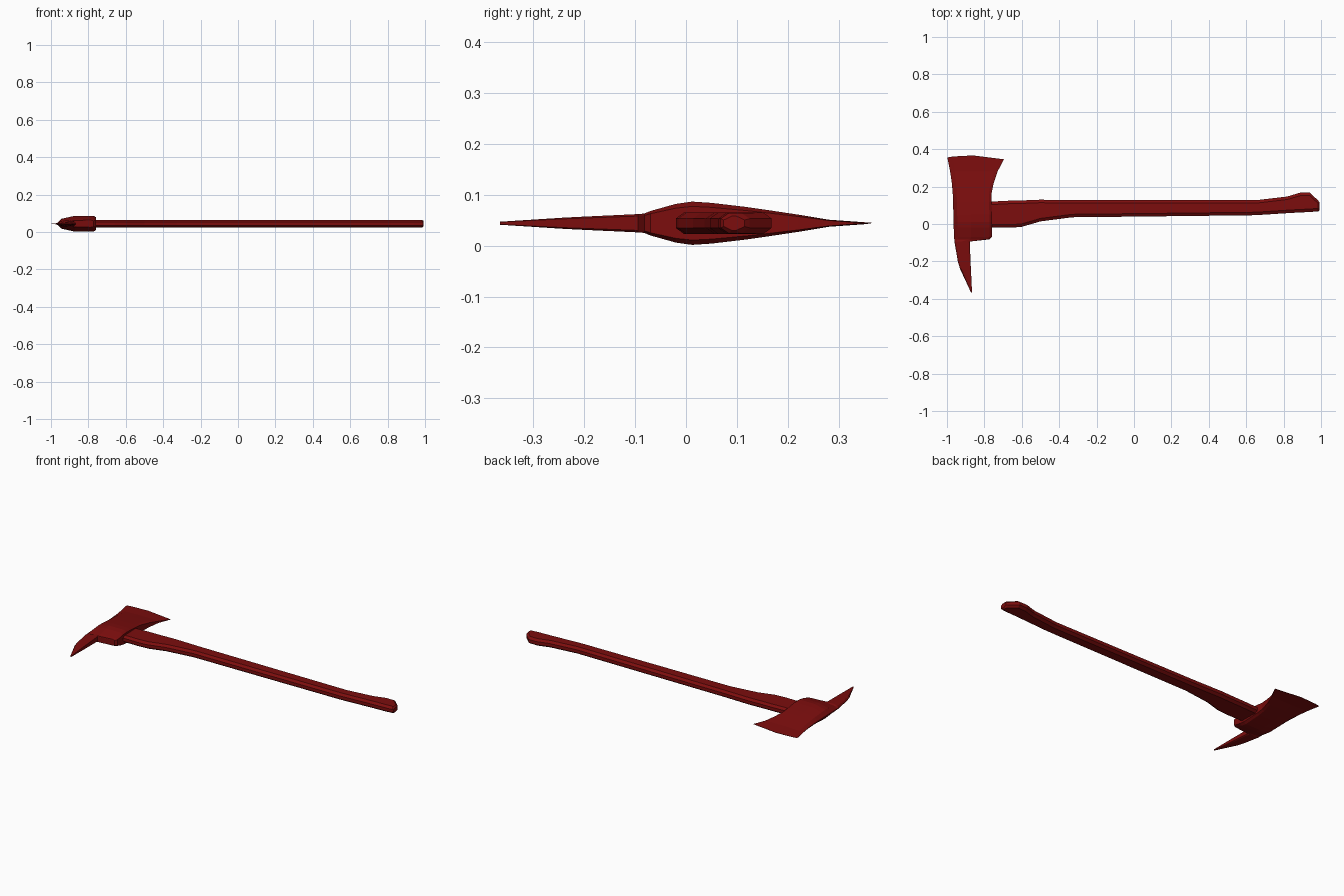
import bpy, bmesh

ZC = 0.044  # height of the symmetry plane

red = bpy.data.materials.new("dark_red")
red.diffuse_color = (0.2, 0.004, 0.004, 1)


def loft(name, rings):
    """Skin a list of equal-length closed rings and cap both ends."""
    bm = bmesh.new()
    vs = [[bm.verts.new(p) for p in ring] for ring in rings]
    n = len(rings[0])
    for a, b in zip(vs, vs[1:]):
        for i in range(n):
            j = (i + 1) % n
            bm.faces.new((a[i], a[j], b[j], b[i]))
    bm.faces.new(vs[0])
    bm.faces.new(vs[-1])
    bmesh.ops.recalc_face_normals(bm, faces=bm.faces)
    me = bpy.data.meshes.new(name)
    bm.to_mesh(me)
    bm.free()
    ob = bpy.data.objects.new(name, me)
    bpy.context.collection.objects.link(ob)
    me.materials.append(red)
    return ob


def handle_ring(x, y0, y1, h):
    c, k = 0.016, h * 0.45
    half = [(y0, k), (y0 + c, h), (y1 - c, h), (y1, k)]
    return [(x, y, ZC + z) for y, z in half + [(y, -z) for y, z in reversed(half)]]


# Handle: x, lower y, upper y, half thickness
handle = [(-0.85, -0.018, 0.118, 0.021), (-0.76, -0.02, 0.12, 0.021),
          (-0.66, -0.02, 0.125, 0.021), (-0.60, -0.015, 0.126, 0.021),
          (-0.50, 0.014, 0.130, 0.021), (-0.33, 0.036, 0.127, 0.021),
          (0.05, 0.040, 0.127, 0.021), (0.65, 0.047, 0.127, 0.021),
          (0.82, 0.058, 0.147, 0.021), (0.89, 0.062, 0.168, 0.021),
          (0.94, 0.064, 0.168, 0.021), (0.985, 0.068, 0.125, 0.020),
          (0.993, 0.074, 0.115, 0.014)]
loft("handle", [handle_ring(*s) for s in handle])


def head_ring(y, xl, xr, h, bulge=0.0):
    w = xr - xl
    half = [(0.0, 0.10, 0), (0.10, 0.62, 0.4), (0.45, 1.0, 1.0),
            (0.93, 1.0, 0.1), (1.0, 0.78, 0)]
    top = [(xl + w * t, y + bulge * b - (0.01 * t if bulge else 0), h * k)
           for t, k, b in half]
    return [(x, yy, ZC + z) for x, yy, z in top + [(x, yy, -z) for x, yy, z in reversed(top)]]


# Head: y, left x, right x, half thickness, from pick tip to cutting edge
head = [(-0.365, -0.872, -0.866, 0.003), (-0.24, -0.930, -0.872, 0.011),
        (-0.20, -0.942, -0.874, 0.013), (-0.094, -0.960, -0.878, 0.018),
        (-0.082, -0.961, -0.772, 0.019), (-0.07, -0.962, -0.760, 0.024),
        (-0.02, -0.964, -0.758, 0.038), (0.012, -0.965, -0.758, 0.0425),
        (0.05, -0.966, -0.758, 0.040), (0.118, -0.967, -0.762, 0.032),
        (0.16, -0.969, -0.762, 0.026), (0.22, -0.974, -0.750, 0.017),
        (0.28, -0.983, -0.730, 0.007), (0.356, -0.998, -0.695, 0.0008, 0.015)]
loft("axe_head", [head_ring(*s) for s in head])
